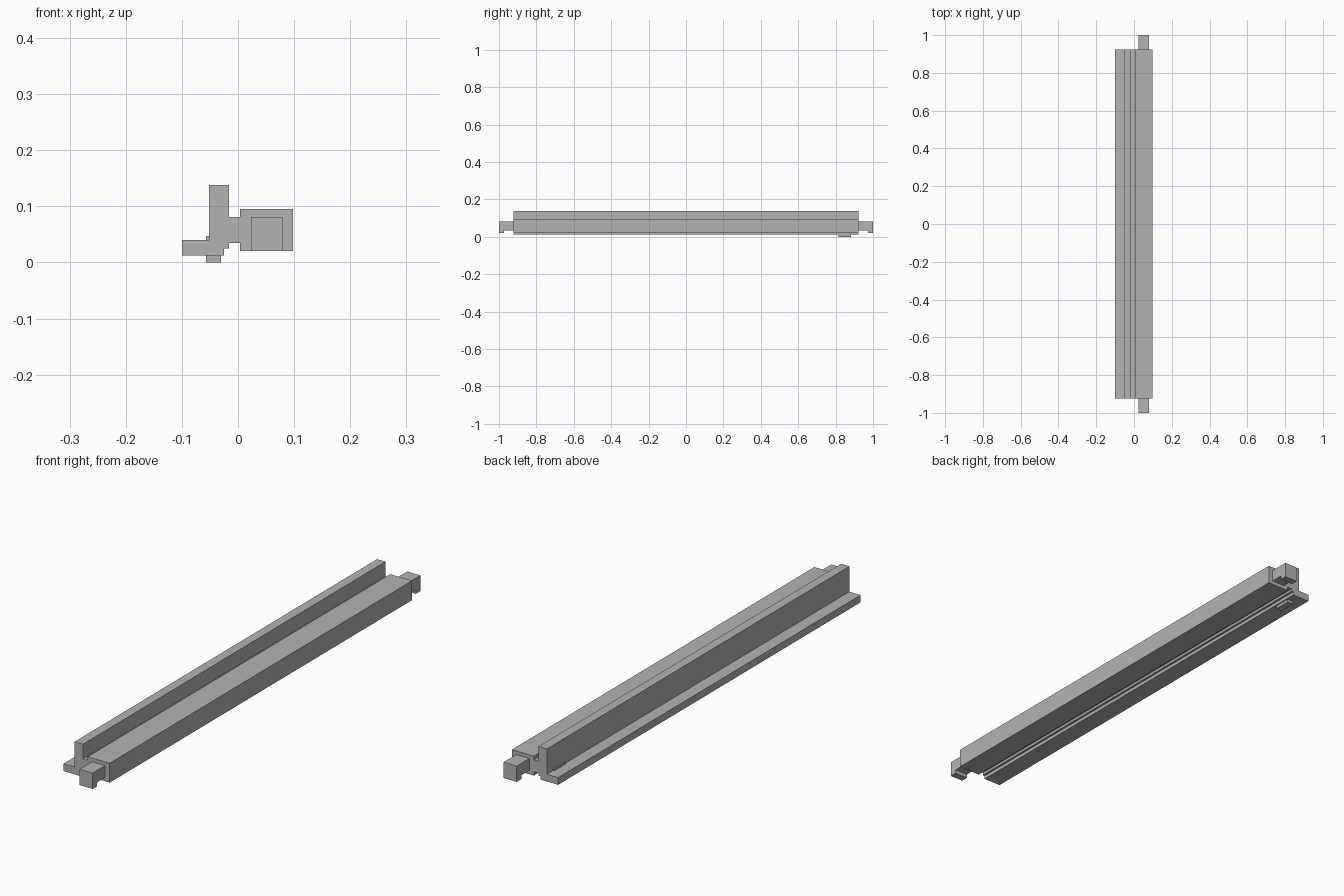
import bpy
import bmesh

cube = bpy.data.objects.get("Cube")
if cube:
    bpy.data.objects.remove(cube, do_unlink=True)

grey = bpy.data.materials.new("plain grey")
grey.use_nodes = True
colour = (0.45, 0.45, 0.45, 1)
grey.diffuse_color = colour
grey.node_tree.nodes["Principled BSDF"].inputs["Base Color"].default_value = colour


def extrude(name, points, depth):
    """Extrude a flat outline of 3D points along a vector."""
    bm = bmesh.new()
    face = bm.faces.new([bm.verts.new(p) for p in points])
    result = bmesh.ops.extrude_face_region(bm, geom=[face])
    moved = [g for g in result["geom"] if isinstance(g, bmesh.types.BMVert)]
    bmesh.ops.translate(bm, verts=moved, vec=depth)
    bmesh.ops.recalc_face_normals(bm, faces=bm.faces)
    mesh = bpy.data.meshes.new(name)
    bm.to_mesh(mesh)
    bm.free()
    mesh.materials.append(grey)
    obj = bpy.data.objects.new(name, mesh)
    bpy.context.collection.objects.link(obj)
    return obj


END = 0.923

# Long rail: low flange, upright wall, thin web and square bar
rail = [(-0.1, 0.012), (-0.025, 0.012), (-0.025, 0.025), (-0.016, 0.025),
        (-0.016, 0.035), (0.004, 0.035), (0.004, 0.02), (0.098, 0.02),
        (0.098, 0.095), (0.004, 0.095), (0.004, 0.081), (-0.016, 0.081),
        (-0.016, 0.138), (-0.052, 0.138), (-0.052, 0.04), (-0.1, 0.04)]
extrude("rail", [(x, -END, z) for x, z in rail], (0, 2 * END, 0))

# Hooked lugs at both ends of the bar
hook = [(END, 0.035), (0.972, 0.035), (0.972, 0.02),
        (1, 0.02), (1, 0.081), (END, 0.081)]
for name, side in (("front_hook", -1), ("back_hook", 1)):
    extrude(name, [(0.023, side * y, z) for y, z in hook], (0.056, 0, 0))

# Small locating tab through the flange near the back
tab = [(-0.057, 0), (-0.03, 0), (-0.03, 0.047), (-0.057, 0.047)]
extrude("locating_tab", [(x, 0.815, z) for x, z in tab], (0, 0.068, 0))
